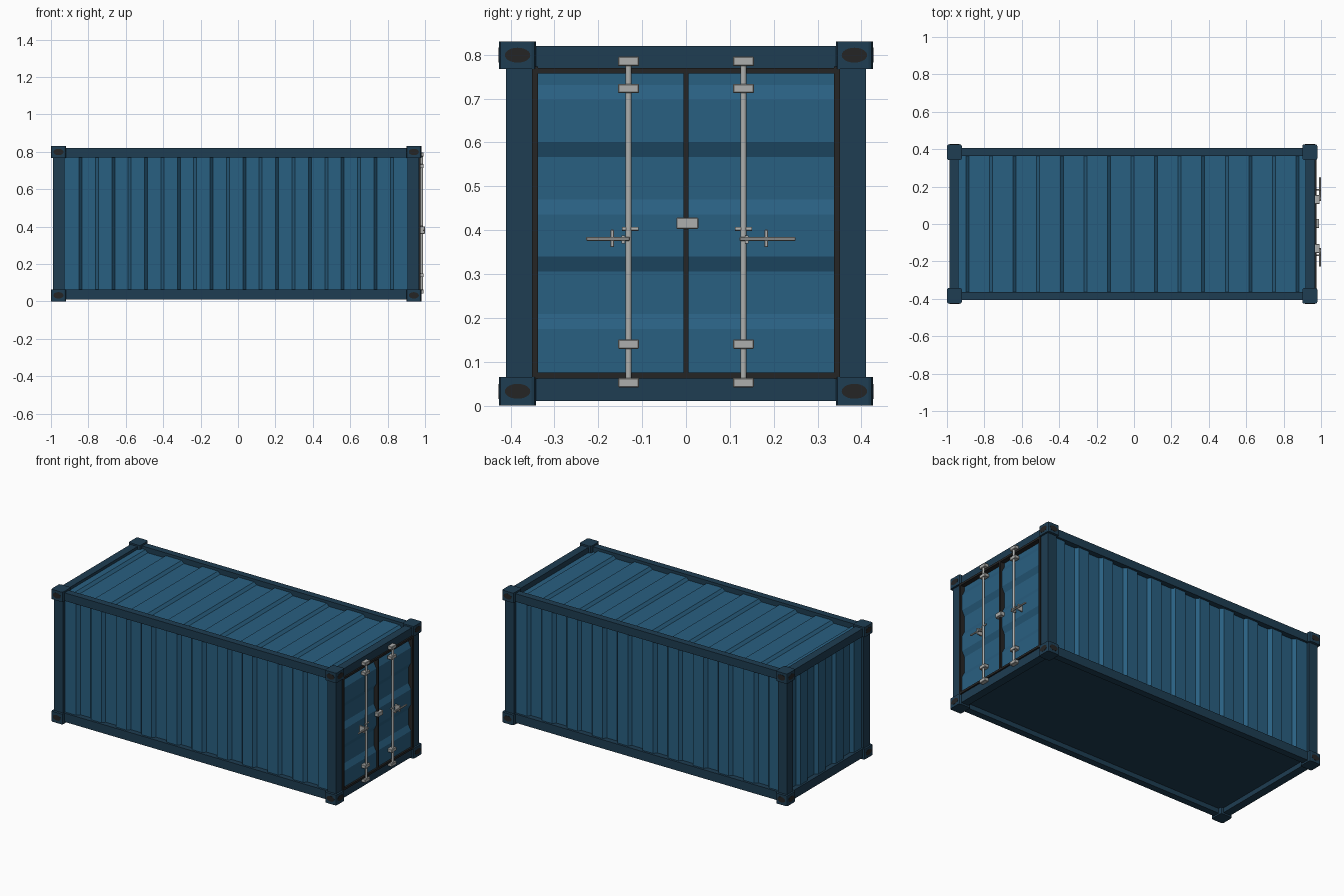
import bpy, bmesh, math
from mathutils import Matrix, Vector

if "Cube" in bpy.data.objects:
    bpy.data.objects.remove(bpy.data.objects["Cube"])


def material(name, rgb):
    m = bpy.data.materials.new(name)
    m.diffuse_color = (*rgb, 1)
    m.use_nodes = True
    m.node_tree.nodes["Principled BSDF"].inputs["Base Color"].default_value = m.diffuse_color
    return m


BLUE = material("panel_blue", (0.022, 0.115, 0.22))
NAVY = material("frame_navy", (0.013, 0.047, 0.085))
BLACK = material("rubber_black", (0.018, 0.018, 0.018))
STEEL = material("steel_grey", (0.42, 0.43, 0.42))


def finish(name, bm, mat):
    bmesh.ops.recalc_face_normals(bm, faces=bm.faces)
    me = bpy.data.meshes.new(name)
    bm.to_mesh(me)
    bm.free()
    me.materials.append(mat)
    ob = bpy.data.objects.new(name, me)
    bpy.context.collection.objects.link(ob)
    return ob


def box(name, x, y, z, mat, upright_bevel=0, bevel=0):
    """Box from (min, max) ranges, optionally with chamfered edges."""
    bm = bmesh.new()
    bmesh.ops.create_cube(bm, size=1)
    for v in bm.verts:
        for i, r in enumerate((x, y, z)):
            v.co[i] = r[0] if v.co[i] < 0 else r[1]
    edges = list(bm.edges)
    if upright_bevel:
        edges = [e for e in edges
                 if abs(e.verts[0].co.z - e.verts[1].co.z) > 1e-4]
    if upright_bevel or bevel:
        bmesh.ops.bevel(bm, geom=edges, offset=upright_bevel or bevel,
                        segments=2 if upright_bevel else 1, profile=0.5,
                        affect='EDGES')
    return finish(name, bm, mat)


def cylinder(name, centre, radius, depth, axis, mat, sides=16, scale=(1, 1, 1)):
    bm = bmesh.new()
    bmesh.ops.create_cone(bm, cap_ends=True, segments=sides, radius1=radius,
                          radius2=radius, depth=depth)
    turn = Vector((0, 0, 1)).rotation_difference(Vector(axis)).to_matrix().to_4x4()
    bm.transform(Matrix.Translation(centre) @ Matrix.Diagonal((*scale, 1)) @ turn)
    ob = finish(name, bm, mat)
    ob.data.shade_smooth()
    ob.data.set_sharp_from_angle(angle=math.radians(40))
    return ob


def corrugated(name, start, end, first, pitch, slope, outer, inner, span, place):
    """Trapezoid sheet: flats alternate between outer and inner levels."""
    sign = 1 if outer > inner else -1
    profile, level, u = [(start, outer)], [outer, inner], first
    k = 0
    while u + slope / 2 < end - 0.004:
        profile += [(u - slope / 2, level[k % 2]), (u + slope / 2, level[(k + 1) % 2])]
        u += pitch
        k += 1
    profile.append((end, level[k % 2]))
    bm = bmesh.new()
    rings = []
    for u, d in profile:
        back = d - sign * 0.006
        rings.append([bm.verts.new(place(u, e, v)) for e, v in
                      ((d, span[0]), (d, span[1]), (back, span[1]), (back, span[0]))])
    for a, b in zip(rings, rings[1:]):
        for i in range(4):
            j = (i + 1) % 4
            bm.faces.new((a[i], a[j], b[j], b[i]))
    bm.faces.new(rings[0])
    bm.faces.new(rings[-1])
    return finish(name, bm, BLUE)


CX = -0.01  # body centre along x; the door hardware fills the rest


def rng(c, h):
    return (c - h, c + h)


# Corner castings with dark oval openings, and corner posts
for sx, ex in ((-1, "rear"), (1, "door")):
    for sy, ey in ((-1, "front"), (1, "back")):
        tag = f"{ex}_{ey}"
        px, py = CX + sx * 0.948, sy * 0.38
        box(f"corner_post_{tag}", rng(px, 0.031), rng(py, 0.03), (0.03, 0.80), NAVY)
        cx, cy = CX + sx * 0.95, sy * 0.384
        for cz, ez in ((0.0325, "lower"), (0.799, "upper")):
            zr = (0, 0.065) if ez == "lower" else (0.768, 0.83)
            box(f"corner_casting_{tag}_{ez}", rng(cx, 0.04), rng(cy, 0.042),
                zr, NAVY, upright_bevel=0.01)
            cylinder(f"casting_side_hole_{tag}_{ez}", (cx, cy + sy * 0.0415, cz), 1,
                     0.003, (0, 1, 0), BLACK, 24, (0.027, 1, 0.017))
            cylinder(f"casting_end_hole_{tag}_{ez}", (cx + sx * 0.0395, cy, cz), 1,
                     0.003, (1, 0, 0), BLACK, 24, (1, 0.029, 0.017))

# Frame rails
for ez, zr in (("bottom", (0.01, 0.065)), ("top", (0.77, 0.82))):
    for s, e in ((-1, "front"), (1, "back")):
        box(f"{ez}_side_rail_{e}", rng(CX, 0.93), rng(s * 0.385, 0.021), zr, NAVY)
    for s, e in ((-1, "rear"), (1, "door")):
        box(f"{ez}_end_rail_{e}", rng(CX + s * 0.952, 0.025), rng(0, 0.37), zr, NAVY)

# Floor
box("floor", rng(CX, 0.94), rng(0, 0.375), (0.04, 0.055), NAVY)

# Corrugated side walls, rear wall and roof
for s, e in ((-1, "front"), (1, "back")):
    corrugated(f"side_wall_{e}", -0.93, 0.91, -0.842, 0.0876, 0.016,
               0.392, 0.372, (0.06, 0.775),
               lambda u, d, v, s=s: (u, s * d, v))
corrugated("rear_wall", -0.355, 0.355, -0.266, 0.0887, 0.016,
           -0.975, -0.956, (0.06, 0.775), lambda u, d, v: (d, u, v))
corrugated("roof", -0.945, 0.925, -0.89, 0.126, 0.016,
           0.803, 0.787, (-0.37, 0.37), lambda u, d, v: (u, v, d))

# Doors with rubber seals
for s, e in ((-1, "left"), (1, "right")):
    ys = sorted((s * 0.003, s * 0.342))
    corrugated(f"door_{e}", 0.07, 0.765, 0.192, 0.1305, 0.034,
               0.965, 0.947, ys, lambda u, d, v: (d, v, u))
    box(f"door_seal_{e}", (0.94, 0.976), rng(s * 0.344, 0.007), (0.06, 0.773), BLACK)
for e, z in (("bottom", 0.0685), ("top", 0.7635)):
    box(f"door_seal_{e}", (0.94, 0.976), rng(0, 0.35), rng(z, 0.0065), BLACK)
box("door_seal_centre", (0.94, 0.976), rng(0, 0.006), (0.07, 0.765), BLACK)

# Locking rods, brackets and handles
for s, e, hy, cross, tab in ((-1, "left", (-0.228, -0.128), -0.168, -0.143),
                             (1, "right", (0.122, 0.25), 0.183, 0.139)):
    y = s * 0.131
    cylinder(f"locking_rod_{e}", (0.983, y, 0.418), 0.007, 0.75, (0, 0, 1), STEEL)
    for i, z in enumerate((0.052, 0.14, 0.723, 0.785)):
        box(f"rod_bracket_{e}_{i + 1}", (0.962, 0.993), rng(y, 0.024),
            rng(z, 0.0105), STEEL, bevel=0.002)
    cylinder(f"rod_collar_{e}", (0.983, y + s * -0.002 + 0.002, 0.403), 0.0045, 0.038,
             (0, 1, 0), STEEL, 12)
    box(f"handle_{e}", (0.990, 1.0), hy, rng(0.38, 0.0045), STEEL, bevel=0.002)
    box(f"handle_catch_{e}", (0.96, 0.999), rng(cross, 0.004), rng(0.381, 0.02),
        STEEL, bevel=0.0015)
    box(f"handle_hinge_{e}", (0.975, 0.999), rng(tab, 0.004), rng(0.379, 0.009), STEEL)

# Lock box across the door joint
box("lock_box", (0.96, 0.99), (-0.022, 0.028), rng(0.4155, 0.013), STEEL, bevel=0.002)
